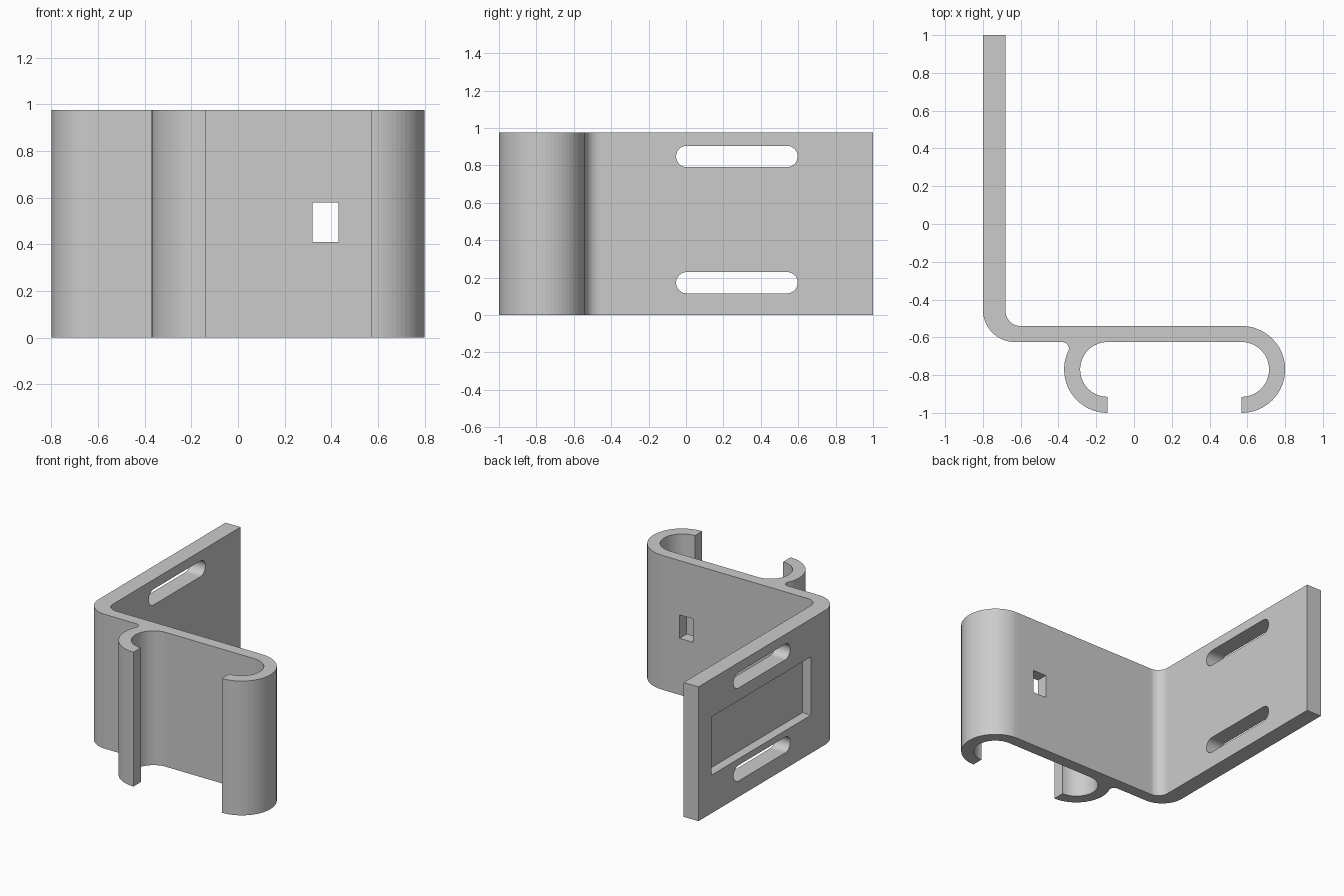
import bpy, bmesh, math

if "Cube" in bpy.data.objects:
    bpy.data.objects.remove(bpy.data.objects["Cube"])

HEIGHT = 0.975

grey = bpy.data.materials.new("light grey")
grey.diffuse_color = (0.6, 0.6, 0.6, 1)
grey.use_nodes = True
grey.node_tree.nodes["Principled BSDF"].inputs["Base Color"].default_value = grey.diffuse_color


def arc(cx, cy, r, a0, a1, n):
    """Points on an arc, angles in degrees, both ends included."""
    angles = [math.radians(a0 + (a1 - a0) * i / n) for i in range(n + 1)]
    return [(cx + r * math.cos(a), cy + r * math.sin(a)) for a in angles]


def prism(name, points, place, low, high):
    """Closed solid made by extruding a 2D outline from low to high."""
    bm = bmesh.new()
    ends = [[bm.verts.new(place(u, v, w)) for u, v in points] for w in (low, high)]
    for ring in ends:
        bm.faces.new(ring)
    n = len(points)
    for i in range(n):
        j = (i + 1) % n
        bm.faces.new((ends[0][i], ends[0][j], ends[1][j], ends[1][i]))
    bmesh.ops.recalc_face_normals(bm, faces=bm.faces)
    mesh = bpy.data.meshes.new(name)
    bm.to_mesh(mesh)
    bm.free()
    obj = bpy.data.objects.new(name, mesh)
    bpy.context.collection.objects.link(obj)
    return obj


def rect(u0, u1, v0, v1):
    return [(u0, v0), (u1, v0), (u1, v1), (u0, v1)]


# Bracket outline seen from above: wall plate, bend, crossbar, two hooks
HOOK_Y, R_OUT, R_IN = -0.77, 0.23, 0.145
RIGHT_X, LEFT_X = 0.57, -0.14
fillet_angle = math.degrees(math.atan2(0.11, -0.24))

outline = [(-0.68, 1.0), (-0.8, 1.0)]
outline += arc(-0.63, -0.455, 0.17, 180, 270, 18)                  # outer bend
outline += arc(-0.38, -0.66, 0.035, 90, fillet_angle - 180, 10)    # hook root fillet
outline += arc(LEFT_X, HOOK_Y, R_OUT, fillet_angle, 270, 22)       # left hook outside
outline += arc(LEFT_X, HOOK_Y, R_IN, 270, 90, 32)                  # left hook inside
outline += arc(RIGHT_X, HOOK_Y, R_IN, 90, -90, 32)                 # right hook inside
outline += arc(RIGHT_X, HOOK_Y, R_OUT, -90, 90, 32)                # right hook outside
outline += arc(-0.6, -0.46, 0.08, 270, 180, 14)                    # inner bend

bracket = prism("bracket", outline, lambda u, v, w: (u, v, w), 0, HEIGHT)
bracket.data.materials.append(grey)


def along_x(u, v, w):
    return (w, u, v)


def along_y(u, v, w):
    return (u, w, v)


# Two rounded screw slots through the wall plate
cutters = []
SLOT_R = 0.057
for z in (0.173, HEIGHT - 0.127):
    slot = arc(0.597 - SLOT_R, z, SLOT_R, -90, 90, 16)
    slot += arc(-0.053 + SLOT_R, z, SLOT_R, 90, 270, 16)
    cutters.append(prism("slot_cutter", slot, along_x, -0.9, -0.6))

# Shallow rectangular pocket in the outer face of the wall plate
cutters.append(prism("pocket_cutter", rect(-0.29, 0.85, 0.277, 0.7), along_x, -0.9, -0.732))

# Small rectangular window through the crossbar
cutters.append(prism("window_cutter", rect(0.32, 0.43, 0.41, 0.58), along_y, -0.7, -0.5))

# Cut the openings
bpy.context.view_layer.objects.active = bracket
bracket.select_set(True)
for cutter in cutters:
    cutter.hide_render = True
    mod = bracket.modifiers.new("cut", "BOOLEAN")
    mod.operation = "DIFFERENCE"
    mod.solver = "EXACT"
    mod.object = cutter
    bpy.ops.object.modifier_apply(modifier=mod.name)
    bpy.data.objects.remove(cutter)
